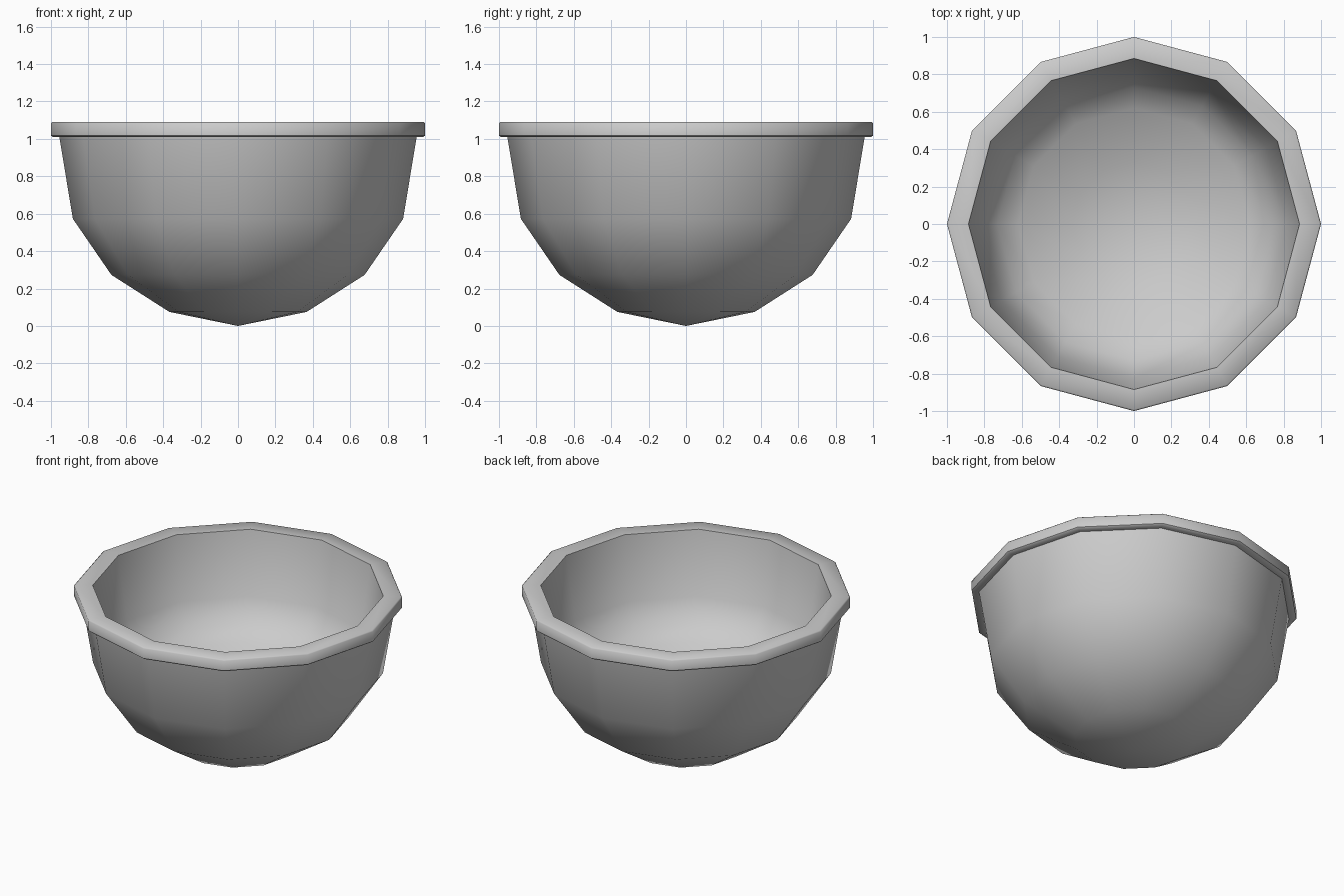
import bpy, bmesh, math

if "Cube" in bpy.data.objects:
    bpy.data.objects.remove(bpy.data.objects["Cube"])

SIDES = 12


def lathe(name, profile):
    """Spin an (radius, height) profile into a 12-sided solid."""
    bm = bmesh.new()
    rings = []
    for r, z in profile:
        if r == 0:
            rings.append([bm.verts.new((0, 0, z))] * SIDES)
        else:
            rings.append([bm.verts.new((r * math.cos(math.tau * i / SIDES),
                                        r * math.sin(math.tau * i / SIDES), z))
                          for i in range(SIDES)])
    for a, b in zip(rings, rings[1:]):
        for i in range(SIDES):
            j = (i + 1) % SIDES
            corners = list(dict.fromkeys((a[i], a[j], b[j], b[i])))
            bm.faces.new(corners)
    bmesh.ops.recalc_face_normals(bm, faces=bm.faces)
    mesh = bpy.data.meshes.new(name)
    bm.to_mesh(mesh)
    bm.free()
    obj = bpy.data.objects.new(name, mesh)
    bpy.context.collection.objects.link(obj)
    bpy.ops.object.select_all(action='DESELECT')
    obj.select_set(True)
    bpy.context.view_layer.objects.active = obj
    bpy.ops.object.shade_smooth_by_angle(angle=math.radians(50))
    return obj


# Bowl: outer wall up, over the bevelled lip, and down the inner wall
outer = [(0, 0), (0.367, 0.075), (0.677, 0.273), (0.883, 0.573), (0.955, 1.01)]
lip = [(0.99, 1.01), (1.0, 1.018), (1.0, 1.083), (0.992, 1.09), (0.885, 1.09)]
inner = [(0.82, 0.67), (0.73, 0.53), (0.62, 0.46), (0.33, 0.35), (0, 0.28)]
lathe("bowl", outer + lip + inner)
